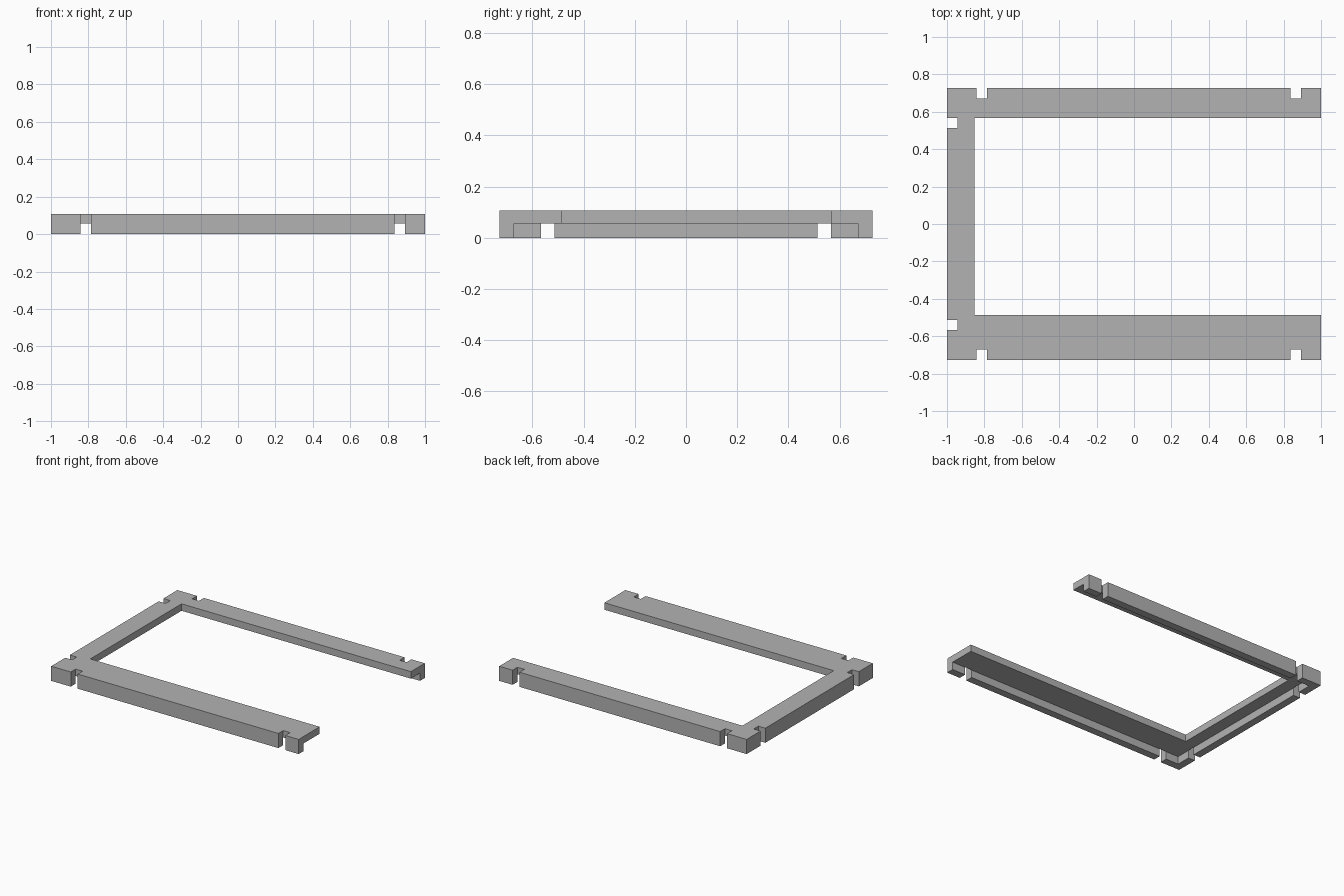
import bpy
import bmesh
from mathutils import Matrix, Vector

cube = bpy.data.objects.get("Cube")
if cube:
    bpy.data.objects.remove(cube, do_unlink=True)

HALF_X, HALF_Y, TOP = 1.0, 0.728, 0.107
DECK = 0.056      # underside of the top plate
WALL = 0.055      # thickness of the outer skirt
NOTCH = 0.056     # width and depth of the slots

gray = bpy.data.materials.new("plain_gray")
gray.use_nodes = True
gray.diffuse_color = (0.45, 0.45, 0.45, 1)
gray.node_tree.nodes["Principled BSDF"].inputs["Base Color"].default_value = gray.diffuse_color


def finish(name, bm):
    bmesh.ops.recalc_face_normals(bm, faces=bm.faces)
    mesh = bpy.data.meshes.new(name)
    bm.to_mesh(mesh)
    bm.free()
    mesh.materials.append(gray)
    obj = bpy.data.objects.new(name, mesh)
    bpy.context.collection.objects.link(obj)
    return obj


def box(name, low, high):
    low, high = Vector(low), Vector(high)
    bm = bmesh.new()
    place = Matrix.Translation((low + high) / 2) @ Matrix.Diagonal((*(high - low), 1))
    bmesh.ops.create_cube(bm, size=1, matrix=place)
    return finish(name, bm)


# U-shaped frame: wide front rail, narrow back rail, one side rail
outline = [(-HALF_X, -HALF_Y), (HALF_X, -HALF_Y), (HALF_X, -0.486), (-0.854, -0.486),
           (-0.854, 0.568), (HALF_X, 0.568), (HALF_X, HALF_Y), (-HALF_X, HALF_Y)]
bm = bmesh.new()
face = bm.faces.new([bm.verts.new((x, y, 0)) for x, y in outline])
raised = bmesh.ops.extrude_face_region(bm, geom=[face])["geom"]
bmesh.ops.translate(bm, vec=(0, 0, TOP),
                    verts=[v for v in raised if isinstance(v, bmesh.types.BMVert)])
frame = finish("frame", bm)

# Hollow underside, open toward the inside and the free ends
cutters = [box("underside_cutter", (-HALF_X + WALL, -HALF_Y + WALL, -0.1),
               (HALF_X + 0.1, HALF_Y - WALL, DECK))]

# Slots through the outer edges
for side in (-1, 1):
    edge = sorted((side * (HALF_Y - NOTCH), side * (HALF_Y + 0.1)))
    for x in (-0.842, 0.836):
        cutters.append(box("rail_slot_cutter", (x, edge[0], -0.1),
                           (x + NOTCH, edge[1], 0.2)))
    y = side * 0.540
    cutters.append(box("side_slot_cutter", (-HALF_X - 0.1, y - 0.027, -0.1),
                       (-HALF_X + NOTCH, y + 0.027, 0.2)))

# Cut the frame, then discard the cutters
bpy.context.view_layer.objects.active = frame
for cutter in cutters:
    cutter.hide_render = True
    cut = frame.modifiers.new("cut", "BOOLEAN")
    cut.operation = "DIFFERENCE"
    cut.solver = "EXACT"
    cut.object = cutter
    bpy.ops.object.modifier_apply(modifier=cut.name)
    bpy.data.objects.remove(cutter, do_unlink=True)
